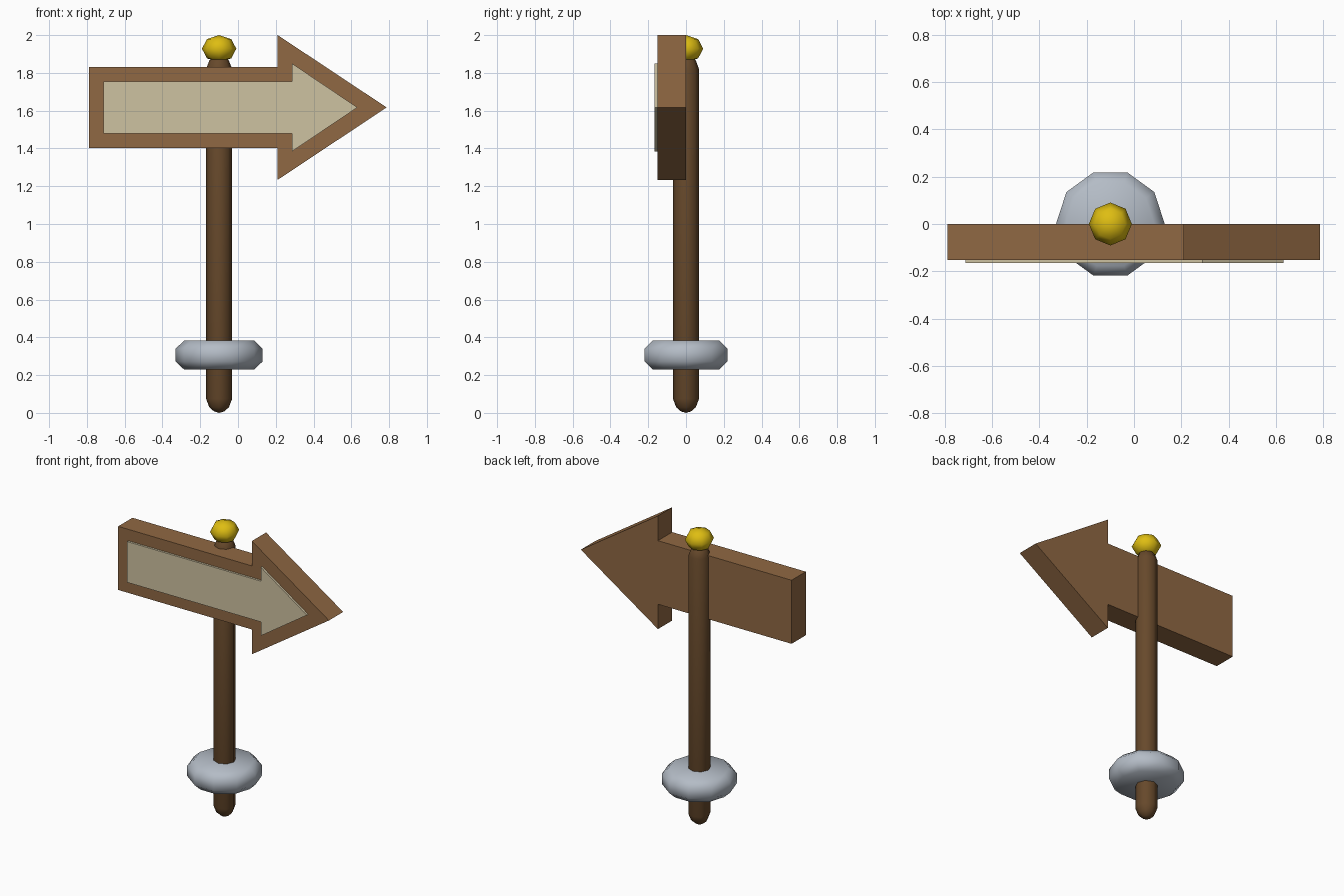
import bpy, bmesh, math

if "Cube" in bpy.data.objects:
    bpy.data.objects.remove(bpy.data.objects["Cube"])

POST_X = -0.1


def material(name, hex_code):
    """Flat material from an sRGB hex string."""
    lin = []
    for i in (0, 2, 4):
        c = int(hex_code[i:i + 2], 16) / 255
        lin.append(c / 12.92 if c <= 0.04045 else ((c + 0.055) / 1.055) ** 2.4)
    m = bpy.data.materials.new(name)
    m.diffuse_color = (*lin, 1)
    m.use_nodes = True
    m.node_tree.nodes["Principled BSDF"].inputs["Base Color"].default_value = m.diffuse_color
    return m


def finish(bm, name, mat, smooth):
    bmesh.ops.recalc_face_normals(bm, faces=bm.faces[:])
    for f in bm.faces:
        f.smooth = smooth
    me = bpy.data.meshes.new(name)
    bm.to_mesh(me)
    bm.free()
    me.materials.append(mat)
    ob = bpy.data.objects.new(name, me)
    bpy.context.collection.objects.link(ob)
    return ob


def lathe(name, profile, sides, mat):
    """Spin a (radius, z) profile, both ends on the axis, around the post axis."""
    bm = bmesh.new()
    rings = []
    for r, z in profile:
        n = 1 if r == 0 else sides
        rings.append([bm.verts.new((POST_X + r * math.cos(math.tau * k / n),
                                    r * math.sin(math.tau * k / n), z)) for k in range(n)])
    for a, b in zip(rings, rings[1:]):
        for k in range(sides):
            j = (k + 1) % sides
            quad = [a[k % len(a)], a[j % len(a)], b[j % len(b)], b[k % len(b)]]
            bm.faces.new(list(dict.fromkeys(quad)))
    return finish(bm, name, mat, True)


def arrow(name, x_tail, x_neck, x_tip, half_shaft, half_head, y_front, y_back, mat):
    """Extruded arrow pointing to +x, symmetric about its centre line."""
    zc = 1.617
    upper = [(x_tail, half_shaft), (x_neck, half_shaft), (x_neck, half_head)]
    outline = upper + [(x_tip, 0)] + [(x, -h) for x, h in reversed(upper)]
    bm = bmesh.new()
    face = bm.faces.new([bm.verts.new((x, y_front, zc + h)) for x, h in outline])
    ext = bmesh.ops.extrude_face_region(bm, geom=[face], use_keep_orig=True)
    moved = [v for v in ext["geom"] if isinstance(v, bmesh.types.BMVert)]
    bmesh.ops.translate(bm, verts=moved, vec=(0, y_back - y_front, 0))
    return finish(bm, name, mat, False)


board_wood = material("board wood", "906843")
post_wood = material("dark post wood", "67492B")
cream = material("cream panel", "CEC2A1")
stone = material("grey stone", "B4BCC6")
gold = material("gold", "DEBD12")

# Post with rounded ends
end = [(0, 0), (0.027, 0.008), (0.052, 0.03), (0.069, 0.075)]
lathe("post", end + [(r, 1.895 - z) for r, z in reversed(end)], 8, post_wood)

# Bevelled stone collar around the post
lathe("stone_collar", [(0, 0.23), (0.186, 0.23), (0.23, 0.272), (0.23, 0.34),
                       (0.186, 0.382), (0, 0.382)], 10, stone)

# Slightly flattened ball on top
ball = [(0.091 * math.sin(math.pi * i / 4) if 0 < i < 4 else 0,
         1.928 - 0.072 * math.cos(math.pi * i / 4)) for i in range(5)]
lathe("top_ball", ball, 8, gold)

# Arrow board and its raised panel
arrow("arrow_board", -0.79, 0.21, 0.787, 0.215, 0.383, -0.152, 0, board_wood)
arrow("arrow_panel", -0.713, 0.287, 0.632, 0.138, 0.232, -0.166, -0.15, cream)
